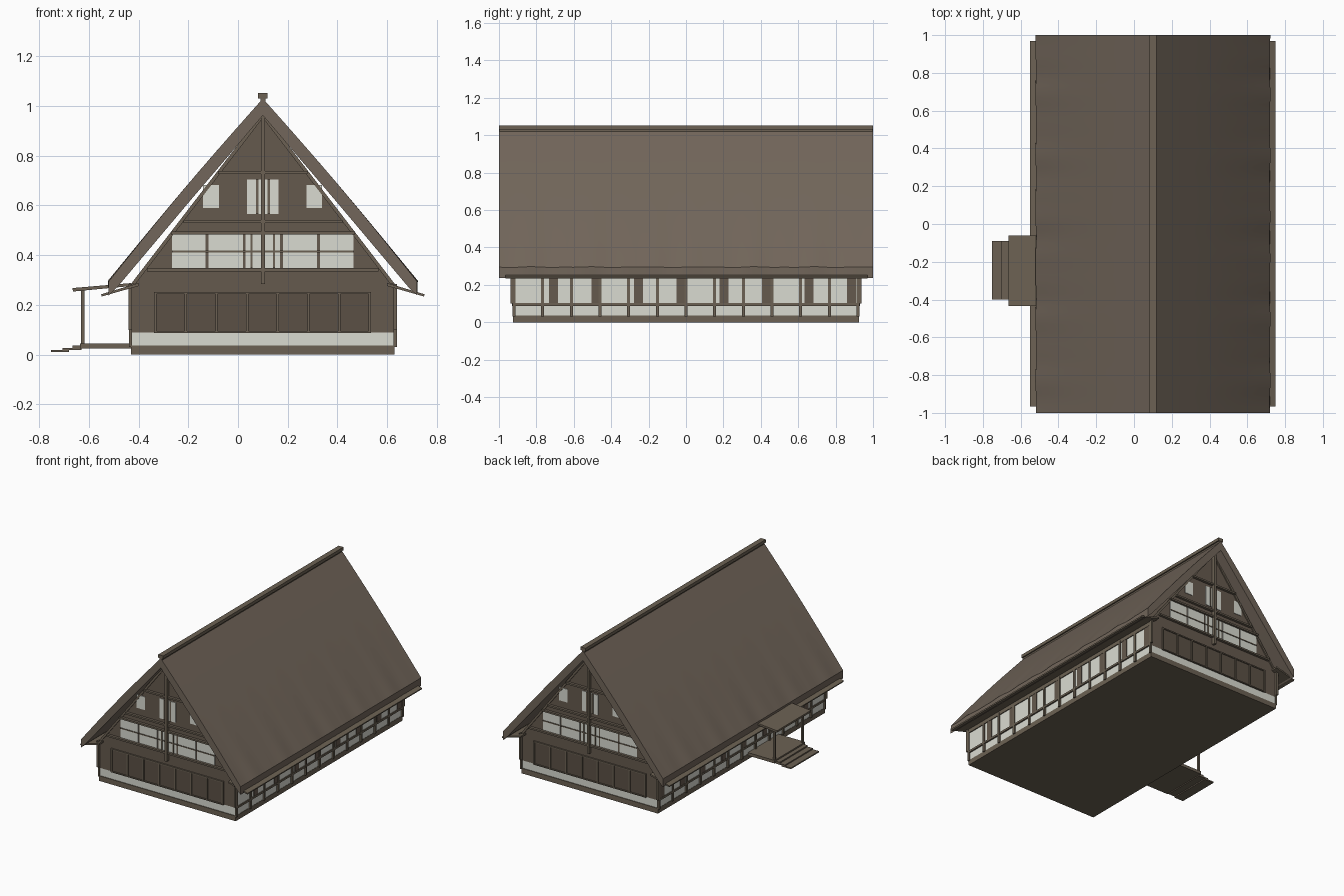
import bpy, bmesh, math

if "Cube" in bpy.data.objects:
    bpy.data.objects.remove(bpy.data.objects["Cube"])

CX = 0.1            # ridge axis
HW = 0.53           # half width of the house
HL = 0.92           # half length of the house


def mat(name, r, g, b):
    m = bpy.data.materials.new(name)
    m.diffuse_color = (r, g, b, 1)
    m.use_nodes = True
    m.node_tree.nodes["Principled BSDF"].inputs["Base Color"].default_value = m.diffuse_color
    return m


THATCH = mat("thatch brown", 0.168, 0.133, 0.103)
WALL = mat("wall brown", 0.130, 0.100, 0.075)
TIMBER = mat("timber brown", 0.150, 0.121, 0.087)
DARK = mat("dark panel", 0.105, 0.081, 0.060)
WHITE = mat("paper white", 0.70, 0.71, 0.64)


def finish(name, bm, m):
    bmesh.ops.recalc_face_normals(bm, faces=bm.faces)
    me = bpy.data.meshes.new(name)
    bm.to_mesh(me)
    bm.free()
    me.materials.append(m)
    ob = bpy.data.objects.new(name, me)
    bpy.context.collection.objects.link(ob)
    return ob


def box(name, m, x0, x1, y0, y1, z0, z1):
    bm = bmesh.new()
    bmesh.ops.create_cube(bm, size=1)
    for v in bm.verts:
        v.co.x = (x0 + x1) / 2 + v.co.x * (x1 - x0)
        v.co.y = (y0 + y1) / 2 + v.co.y * (y1 - y0)
        v.co.z = (z0 + z1) / 2 + v.co.z * (z1 - z0)
    return finish(name, bm, m)


def prism(name, m, pts, y0, y1):
    """Extrude an x/z outline along y."""
    bm = bmesh.new()
    a = [bm.verts.new((x, y0, z)) for x, z in pts]
    b = [bm.verts.new((x, y1, z)) for x, z in pts]
    n = len(pts)
    bm.faces.new(a)
    bm.faces.new(b[::-1])
    for i in range(n):
        j = (i + 1) % n
        bm.faces.new((a[i], b[i], b[j], a[j]))
    return finish(name, bm, m)


# House body: base, white band, gabled wall
box("base", TIMBER, CX - HW, CX + HW, -HL - .005, HL + .005, 0, .036)
box("white_band", WHITE, CX - HW + .002, CX + HW - .002, -HL, HL, .036, .09)
prism("gabled_wall", WALL, [(CX - HW, .09), (CX + HW, .09), (CX + HW, .285),
                            (CX, .975), (CX - HW, .285)], -HL, HL)


# Thatched roof half, with a gently rippled eave
def roof_half(side):
    bm = bmesh.new()
    ny, nt = 60, 10
    rings = []
    for k in range(ny + 1):
        y = -1 + 2 * k / ny
        wave = math.sin(y * 21) * .6 + math.sin(y * 37 + 1) * .4
        ring = []
        for i in range(nt + 1):                       # outer surface
            t = i / nt
            bulge = .008 * math.sin(math.pi * t) + .004 * wave * t ** 4
            ring.append((.62 * t + .76 * bulge, 1.03 - .735 * t + .65 * bulge))
        ring += [(.62, .238), (.585, .272), (.29, .622), (0, .962)]
        rings.append([bm.verts.new((CX + side * x, y, z)) for x, z in ring])
    n = len(rings[0])
    for a, b in zip(rings, rings[1:]):
        for i in range(n):
            j = (i + 1) % n
            bm.faces.new((a[i], a[j], b[j], b[i]))
    bm.faces.new(rings[0])
    bm.faces.new(rings[-1])
    ob = finish("thatched_roof", bm, THATCH)
    for p in ob.data.polygons:
        p.use_smooth = True
    bpy.context.view_layer.objects.active = ob
    bpy.ops.object.select_all(action='DESELECT')
    ob.select_set(True)
    bpy.ops.object.shade_smooth_by_angle(angle=math.radians(30))


for s in (-1, 1):
    roof_half(s)
box("ridge_cap", TIMBER, CX - .019, CX + .019, -1, 1, 1.03, 1.052)
box("ridge_cap_core", TIMBER, CX - .01, CX + .01, -.998, .998, 1.0, 1.03)

# Both gable ends
for s in (-1, 1):
    def plate(name, m, x0, x1, z0, z1, d):
        lo, hi = sorted((s * (HL - .004), s * (HL + d)))
        box(name, m, x0, x1, lo, hi, z0, z1)

    # upper windows
    plate("attic_window_left", WHITE, -.14, -.077, .59, .683, .004)
    plate("attic_window_right", WHITE, .275, .338, .59, .683, .004)
    plate("attic_window_middle", WHITE, .036, .162, .565, .705, .004)
    plate("attic_mullion_left", TIMBER, .072, .082, .565, .705, .008)
    plate("attic_mullion_right", TIMBER, .118, .128, .565, .705, .008)
    # middle window row
    for x0, x1 in ((-.265, -.13), (-.118, .02), (.03, .168), (.18, .318), (.33, .465)):
        plate("gable_window", WHITE, x0, x1, .348, .485, .004)
    plate("window_bar", TIMBER, -.265, .465, .411, .418, .008)
    for x in (.055, .145):
        plate("window_mullion", TIMBER, x - .004, x + .004, .348, .485, .008)
    # beams and king post
    for hw, z in ((.465, .34), (.37, .49), (.32, .535), (.18, .732)):
        plate("gable_beam", TIMBER, CX - hw, CX + hw, z - .006, z + .006, .018)
    plate("king_post", TIMBER, CX - .008, CX + .008, .285, .972, .024)
    # sliding panels at ground level
    plate("sliding_panels", DARK, -.333, .53, .095, .25, .003)
    for i in range(8):
        x = -.333 + i * .863 / 7
        plate("panel_post", TIMBER, x - .005, x + .005, .09, .25, .01)
    plate("panel_head", TIMBER, -.338, .535, .245, .253, .01)
    plate("panel_sill", TIMBER, -.338, .535, .088, .095, .01)
    # sloping trim under the roof
    for q in (-1, 1):
        pts = [(CX + q * HW, .285), (CX, .975), (CX, .952), (CX + q * (HW - .018), .285)]
        lo, hi = sorted((s * HL, s * (HL + .008)))
        prism("gable_trim", TIMBER, pts, lo, hi)

# Both long sides
for s in (-1, 1):
    def side(name, m, y0, y1, z0, z1, d):
        lo, hi = sorted((CX + s * (HW - .004), CX + s * (HW + d)))
        box(name, m, lo, hi, y0, y1, z0, z1)

    side("side_windows", WHITE, -HL, HL, .1, .24, .002)
    side("side_rail", TIMBER, -HL, HL, .088, .102, .008)
    side("side_head", TIMBER, -HL, HL, .235, .262, .008)
    for i in range(13):
        y = -HL + i * 2 * HL / 12
        side("side_post", TIMBER, y - .008, y + .008, .03, .25, .009)
    for i in range(8):
        y = -.709 + i * .2278
        side("side_shutter", WALL, y - .024, y + .024, .1, .24, .006)
    for q in (-1, 1):
        side("corner_post", TIMBER, q * .93 - .009, q * .93 + .009, .1, .285, .01)

    # low sloping eave
    prism("lower_eave", TIMBER,
          [(CX + s * x, z) for x, z in ((.50, .288), (.65, .243), (.648, .234), (.50, .276))],
          -.965, .97)

# Porch on the left side
box("porch_floor", TIMBER, -.635, -.42, -.415, -.075, .025, .046)
prism("porch_roof", TIMBER, [(-.665, .268), (-.43, .288), (-.43, .276), (-.664, .254)], -.435, -.06)
for y in (-.4, -.09):
    box("porch_post", TIMBER, -.631, -.618, y - .007, y + .007, .03, .265)
box("porch_beam", TIMBER, -.631, -.618, -.41, -.08, .242, .258)
for x0, x1, z in ((-.752, -.68, .01), (-.705, -.63, .018), (-.665, -.61, .027)):
    box("porch_step", TIMBER, x0, x1, -.4, -.09, z, z + .009)
